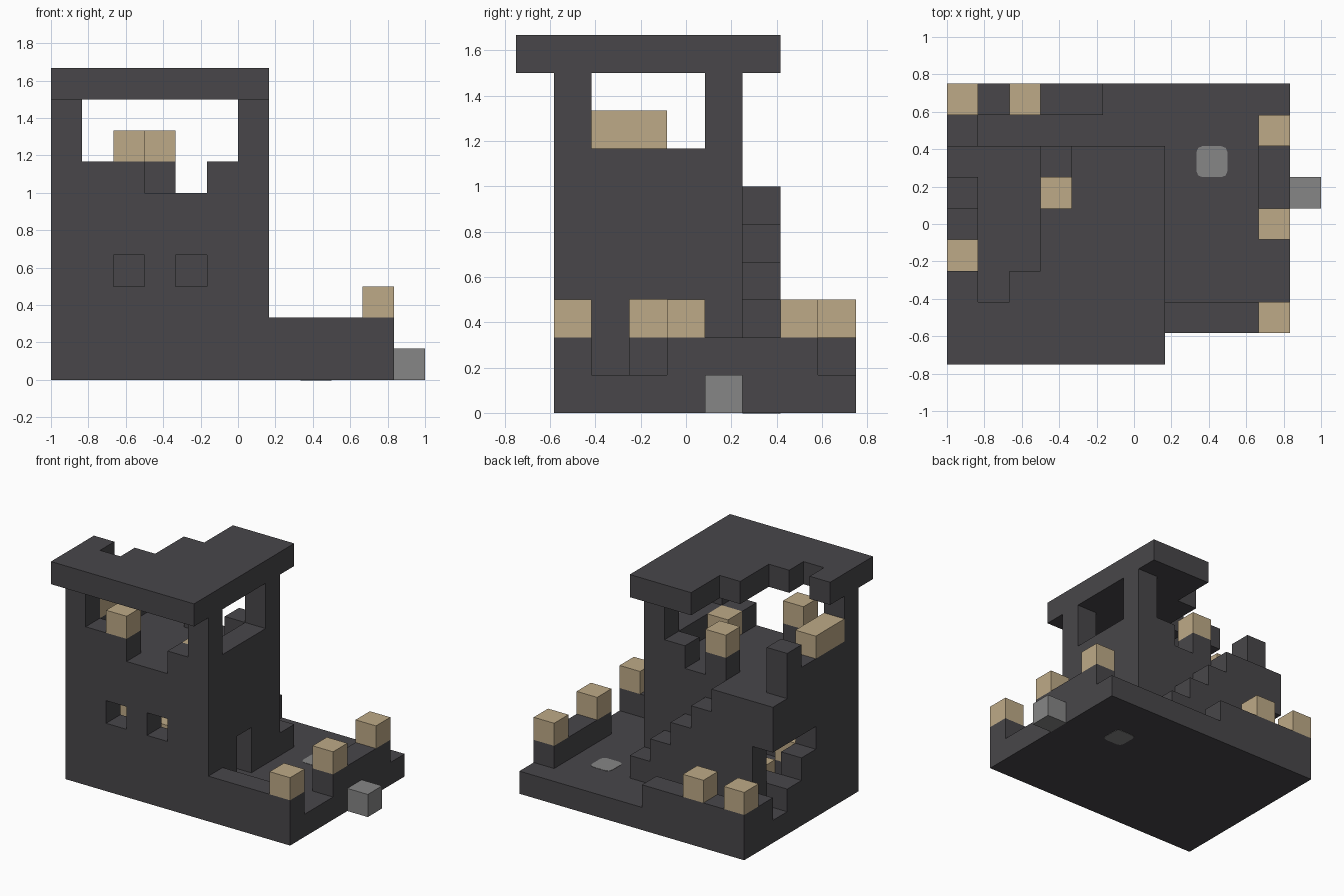
import bpy
import bmesh
from itertools import product
from mathutils import Vector

if "Cube" in bpy.data.objects:
    bpy.data.objects.remove(bpy.data.objects["Cube"], do_unlink=True)

UNIT = 1 / 6
ORIGIN = Vector((-1, -0.75, 0))


def material(name, color):
    mat = bpy.data.materials.new(name)
    mat.use_nodes = True
    rgba = (*color, 1)
    mat.diffuse_color = rgba
    mat.node_tree.nodes["Principled BSDF"].inputs["Base Color"].default_value = rgba
    return mat


stone = material("dark stone", (0.065, 0.062, 0.068))
lamp = material("warm lamp", (0.515, 0.402, 0.242))
metal = material("grey metal", (0.24, 0.24, 0.24))


def cells(boxes):
    """Grid cells filled by boxes of (x start, x end, y start, y end, z start, z end)."""
    filled = set()
    for x0, x1, y0, y1, z0, z1 in boxes:
        filled.update(product(range(x0, x1), range(y0, y1), range(z0, z1)))
    return filled


def finish(name, bm, mat):
    mesh = bpy.data.meshes.new(name)
    bm.to_mesh(mesh)
    bm.free()
    mesh.materials.append(mat)
    obj = bpy.data.objects.new(name, mesh)
    bpy.context.collection.objects.link(obj)
    return obj


def block_part(name, mat, solid, cut=()):
    """Blocky part on the grid, with only its outer faces."""
    filled = cells(solid) - cells(cut)
    bm = bmesh.new()
    for cell in filled:
        for axis, side in product(range(3), (0, 1)):
            near = list(cell)
            near[axis] += 2 * side - 1
            if tuple(near) in filled:
                continue
            u, v = (axis + 1) % 3, (axis + 2) % 3
            ring = []
            for du, dv in ((0, 0), (1, 0), (1, 1), (0, 1)):
                p = Vector(cell)
                p[axis] += side
                p[u] += du
                p[v] += dv
                ring.append(bm.verts.new(ORIGIN + p * UNIT))
            bm.faces.new(ring if side else ring[::-1])
    bmesh.ops.remove_doubles(bm, verts=bm.verts, dist=UNIT / 100)
    bmesh.ops.dissolve_limit(bm, angle_limit=0.01, verts=bm.verts, edges=bm.edges)
    return finish(name, bm, mat)


def cube(name, mat, x, y, z):
    return block_part(name, mat, [(x, x + 1, y, y + 1, z, z + 1)])


# Ground slab
block_part("base_slab", stone, [(0, 11, 1, 9, 0, 1)])

# Low yard wall with gaps
block_part("yard_wall", stone, [
    (7, 11, 1, 2, 1, 2),
    (10, 11, 4, 8, 1, 2),
    (0, 5, 8, 9, 1, 2),
    (0, 1, 7, 8, 1, 2),
])

# Hollow tower with parapet
rooms = [(1, 6, 2, 5, 1, 5), (1, 6, 2, 5, 6, 7)]
windows = [(x, x + 1, 1, 2, 3, 4) for x in (2, 4)]
side_door = [(6, 7, 3, 4, 1, 3)]
parapet_gaps = [(3, 5, 1, 2, 6, 7), (4, 5, 5, 6, 6, 7), (1, 3, 5, 6, 6, 7)]
broken_corner = [(0, 1, 4, 5, 3, 4), (0, 2, 5, 6, 2, 4)]
block_part("tower", stone, [(0, 7, 1, 6, 1, 7)],
           rooms + windows + side_door + parapet_gaps + broken_corner)

# Corner posts, one of them broken short
for name, x, y, top in (("front_right_post", 0, 1, 9), ("front_left_post", 6, 1, 9),
                        ("back_left_post", 6, 5, 9), ("back_right_post", 0, 5, 8)):
    block_part(name, stone, [(x, x + 1, y, y + 1, 7, top)])

# Roof with a ragged back corner
roof_depths = (3, 2, 3, 5, 7, 7, 7)
block_part("roof", stone,
           [(x, x + 1, 0, depth, 9, 10) for x, depth in enumerate(roof_depths)])

# Outside stairs and their landing
steps = [(x, x + 1, 6, 7, 1, 8 - x) for x in range(3, 7)]
block_part("stairs", stone, [(0, 3, 6, 7, 4, 6), (1, 3, 6, 7, 1, 4)] + steps)

# Lamps on the yard wall
for y in (1, 4, 7):
    cube("yard_lamp", lamp, 10, y, 2)
for x in (0, 2):
    cube("back_wall_lamp", lamp, x, 8, 2)

# Lamps on the tower top
block_part("side_opening_lamp", lamp, [(0, 1, 2, 4, 7, 8)])
cube("front_parapet_lamp", lamp, 2, 1, 7)
cube("back_parapet_lamp", lamp, 3, 5, 7)
cube("terrace_lamp", lamp, 5, 2, 6)

# Lamps inside the tower
cube("room_plinth", stone, 1, 3, 1)
cube("plinth_lamp", lamp, 1, 3, 2)
cube("room_lamp", lamp, 2, 4, 1)

# Metal block beside the base
cube("metal_block", metal, 11, 5, 0)

# Rounded drain set through the slab
bm = bmesh.new()
bmesh.ops.create_cube(bm, size=1)
bmesh.ops.scale(bm, verts=bm.verts, vec=(UNIT, UNIT, UNIT + 0.004))
upright = [e for e in bm.edges if abs(e.verts[0].co.z - e.verts[1].co.z) > UNIT / 2]
bmesh.ops.bevel(bm, geom=upright, offset=UNIT / 5, segments=2, profile=0.5, affect="EDGES")
drain = finish("drain", bm, metal)
drain.location = ORIGIN + Vector((8.5, 6.5, 0.5)) * UNIT
